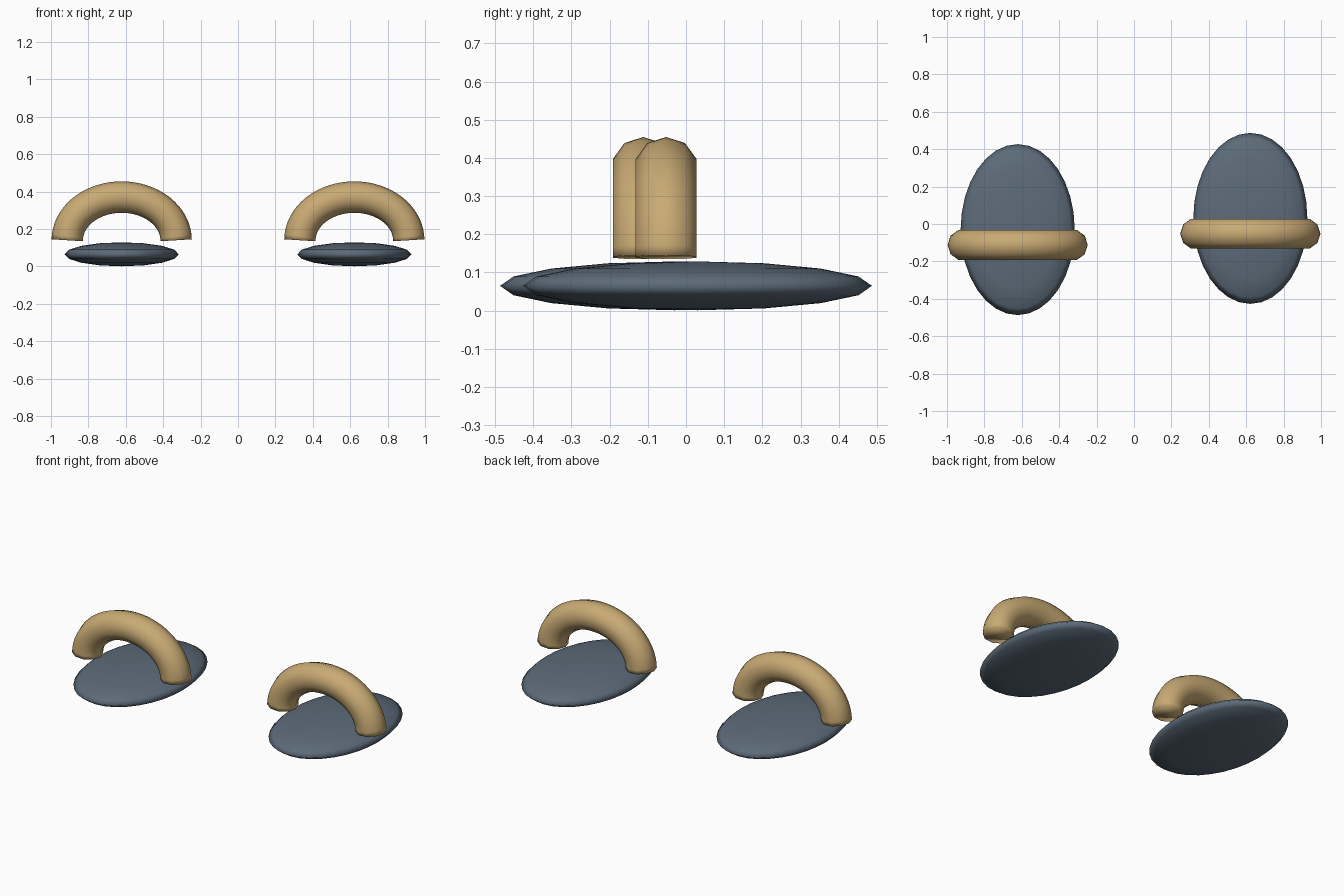
import bpy, bmesh, math
from mathutils import Vector

if "Cube" in bpy.data.objects:
    bpy.data.objects.remove(bpy.data.objects["Cube"])


def material(name, rgb):
    mat = bpy.data.materials.new(name)
    lin = [((c / 255 + 0.055) / 1.055) ** 2.4 for c in rgb]
    mat.diffuse_color = (*lin, 1)
    mat.use_nodes = True
    mat.node_tree.nodes["Principled BSDF"].inputs["Base Color"].default_value = mat.diffuse_color
    return mat


slate = material("slate", (92, 107, 121))
tan = material("tan", (201, 170, 116))


def finish(bm, name, mat, loc):
    bmesh.ops.recalc_face_normals(bm, faces=bm.faces)
    for f in bm.faces:
        f.smooth = True
    me = bpy.data.meshes.new(name)
    bm.to_mesh(me)
    bm.free()
    me.materials.append(mat)
    ob = bpy.data.objects.new(name, me)
    ob.location = loc
    bpy.context.collection.objects.link(ob)


# Flattened oval sole
def sole(name, x, y):
    bm = bmesh.new()
    bmesh.ops.create_uvsphere(bm, u_segments=32, v_segments=8, radius=1)
    bmesh.ops.scale(bm, vec=(0.305, 0.457, 0.064), verts=bm.verts)
    finish(bm, name, slate, (x, y, 0.065))


# Ten-sided tube swept over a half ellipse, closed at both ends
def strap(name, x, y, steps=32, sides=10, a=0.291, b=0.231, r=0.084):
    path = [Vector((-a * math.cos(math.pi * i / steps), 0,
                    b * math.sin(math.pi * i / steps))) for i in range(steps + 1)]
    bm = bmesh.new()
    rings = []
    for i, p in enumerate(path):
        t = (path[min(i + 1, steps)] - path[max(i - 1, 0)]).normalized()
        out = Vector((-t.z, 0, t.x))
        side = Vector((0, 1, 0))
        rings.append([bm.verts.new(p + r * (out * math.cos(k * math.tau / sides)
                                            + side * math.sin(k * math.tau / sides)))
                      for k in range(sides)])
    for r0, r1 in zip(rings, rings[1:]):
        for k in range(sides):
            n = (k + 1) % sides
            bm.faces.new((r0[k], r0[n], r1[n], r1[k]))
    bm.faces.new(rings[0])
    bm.faces.new(rings[-1])
    finish(bm, name, tan, (x, y, 0.14))


# Staggered pair
for label, s in (("left", -1), ("right", 1)):
    sole(label + "_sole", s * 0.622, s * 0.03)
    strap(label + "_strap", s * 0.622, s * 0.03 - 0.082)
